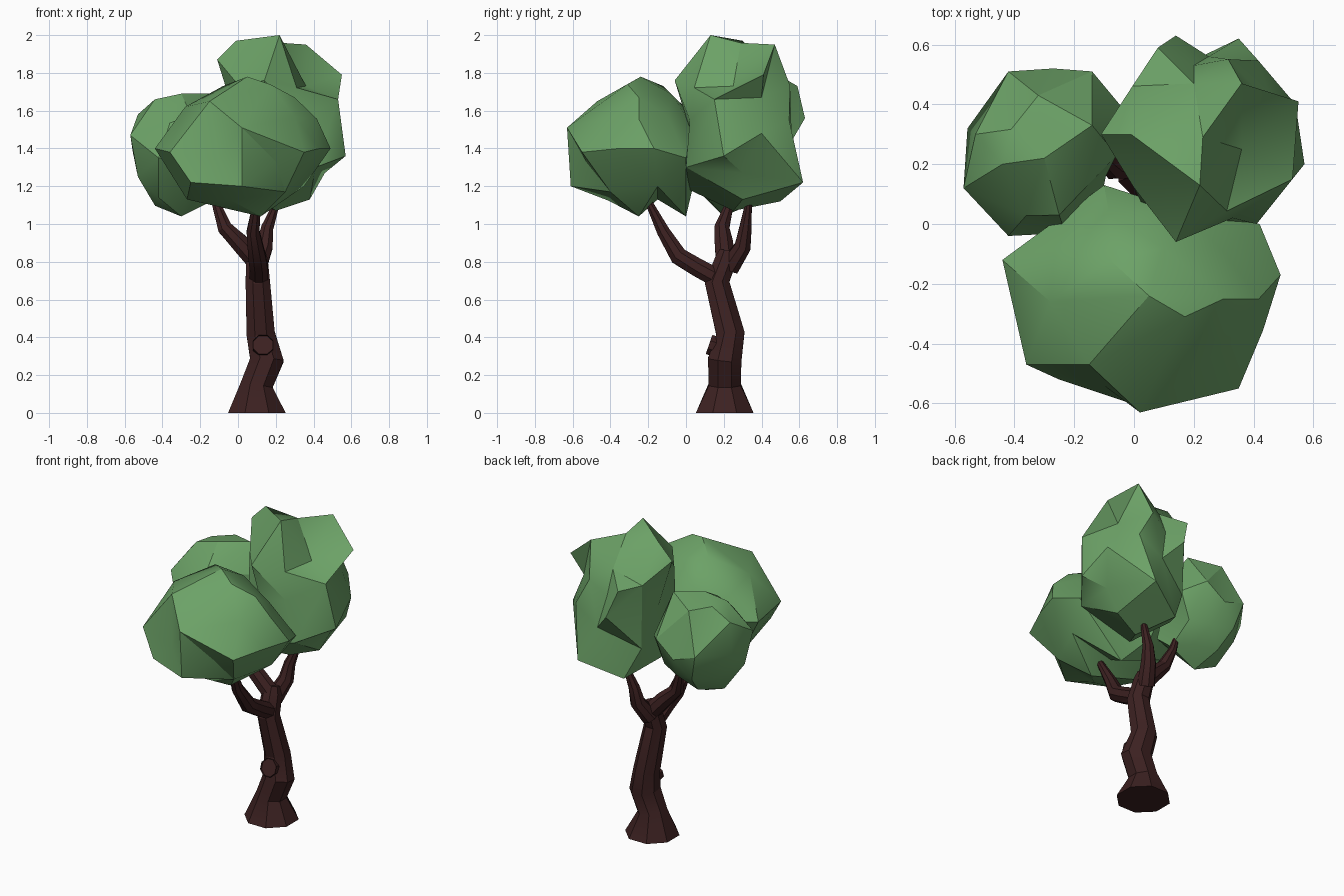
import bpy
import bmesh
import math
import random
from mathutils import Vector

random.seed(7)
if "Cube" in bpy.data.objects:
    bpy.data.objects.remove(bpy.data.objects["Cube"], do_unlink=True)


def make_material(name, color):
    mat = bpy.data.materials.new(name)
    mat.use_nodes = True
    mat.diffuse_color = color
    for node in mat.node_tree.nodes:
        if node.type == 'BSDF_PRINCIPLED':
            node.inputs["Base Color"].default_value = color
    return mat


bark = make_material("dark_bark", (0.045, 0.015, 0.015, 1))
leaves = make_material("leaf_green", (0.15, 0.36, 0.135, 1))


def finish(bm, name, mat):
    """Turn a bmesh into an object, smooth except at clear edges."""
    bmesh.ops.recalc_face_normals(bm, faces=bm.faces[:])
    mesh = bpy.data.meshes.new(name)
    bm.to_mesh(mesh)
    bm.free()
    mesh.materials.append(mat)
    for poly in mesh.polygons:
        poly.use_smooth = True
    mesh.set_sharp_from_angle(angle=math.radians(30))
    obj = bpy.data.objects.new(name, mesh)
    bpy.context.collection.objects.link(obj)


def sweep(path, sides=8):
    """Sweep a polygon along (x, y, z, radius) points; return bmesh and end cap."""
    bm = bmesh.new()
    points = [Vector(p[:3]) for p in path]
    rings = []
    for i, point in enumerate(points):
        ahead = points[min(i + 1, len(points) - 1)]
        behind = points[max(i - 1, 0)]
        turn = Vector((0, 0, 1)).rotation_difference(ahead - behind)
        ring = []
        for k in range(sides):
            a = math.tau * (k + 0.5) / sides
            offset = Vector((math.cos(a), math.sin(a), 0)) * path[i][3]
            ring.append(bm.verts.new(point + turn @ offset))
        rings.append(ring)
    for low, high in zip(rings, rings[1:]):
        for k in range(sides):
            n = (k + 1) % sides
            bm.faces.new((low[k], low[n], high[n], high[k]))
    bm.faces.new(rings[0][::-1])
    cap = bm.faces.new(rings[-1])
    return bm, cap


def foliage(name, center, half, tips):
    """Jagged clump: tips and dents joined over a ball, gaps filled evenly."""
    center, half = Vector(center), Vector(half)
    anchors = []
    for tip in tips:
        unit = Vector((t - c) / h for t, c, h in zip(tip, center, half))
        anchors.append((unit.normalized(), unit.length))
    # Fill the empty directions from an even ball
    ball = bmesh.new()
    bmesh.ops.create_icosphere(ball, subdivisions=2, radius=1)
    shape = list(anchors)
    for vert in ball.verts:
        direction = vert.co.normalized()
        gaps = [(direction - d).length for d, _ in anchors]
        if min(gaps) > 0.42:
            weights = [1 / g ** 3 for g in gaps]
            reach = sum(w * r for w, (_, r) in zip(weights, anchors)) / sum(weights)
            shape.append((direction, min(reach * random.uniform(0.86, 1.02), 1)))
    ball.free()
    # Skin the directions, then push every corner to its reach
    bm = bmesh.new()
    corners = [(bm.verts.new(d), d, r) for d, r in shape]
    bmesh.ops.convex_hull(bm, input=bm.verts[:])
    for vert, direction, reach in corners:
        vert.co = center + direction * half * reach if isinstance(half, float) \
            else center + Vector(d * h * reach for d, h in zip(direction, half))
    finish(bm, name, leaves)


# Trunk with flared foot
finish(sweep([(0.10, 0.205, 0, 0.165), (0.10, 0.205, 0.15, 0.092),
              (0.153, 0.205, 0.28, 0.096), (0.12, 0.235, 0.42, 0.081),
              (0.105, 0.165, 0.69, 0.07), (0.10, 0.21, 0.81, 0.062),
              (0.10, 0.22, 0.86, 0.045)])[0], "trunk", bark)

# Branches reaching into the leaves
branches = {
    "front_branch": [(0.11, 0.19, 0.70, 0.055), (0.11, 0.06, 0.77, 0.052),
                     (0.10, -0.04, 0.83, 0.05), (0.08, -0.12, 0.96, 0.037),
                     (0.10, -0.20, 1.12, 0.02)],
    "right_branch": [(0.10, 0.21, 0.80, 0.056), (0.01, 0.20, 0.90, 0.052),
                     (-0.07, 0.19, 0.98, 0.042), (-0.11, 0.225, 1.09, 0.026),
                     (-0.14, 0.23, 1.2, 0.015)],
    "back_branch": [(0.10, 0.23, 0.77, 0.055), (0.14, 0.30, 0.88, 0.047),
                    (0.155, 0.315, 0.98, 0.035), (0.20, 0.33, 1.10, 0.02),
                    (0.21, 0.33, 1.2, 0.015)],
}
for name, path in branches.items():
    finish(sweep(path)[0], name, bark)

# Cut-off limb stub with a hollow end
stub, cap = sweep([(0.133, 0.20, 0.335, 0.055), (0.133, 0.122, 0.362, 0.058)])
bmesh.ops.inset_region(stub, faces=[cap], thickness=0.014)
bmesh.ops.translate(stub, verts=cap.verts[:], vec=(0, 0.015, -0.005))
finish(stub, "trunk_knot", bark)

# Three clumps of leaves
foliage("front_leaves", (0.03, -0.25, 1.40), (0.47, 0.38, 0.38), [
    (-0.44, -0.12, 1.4), (-0.36, -0.47, 1.38), (-0.25, -0.52, 1.22),
    (0.02, -0.61, 1.2), (0.02, -0.63, 1.51), (-0.1, -0.54, 1.34),
    (0.2, -0.53, 1.33), (0.35, -0.55, 1.38), (0.49, -0.17, 1.4),
    (0.42, 0, 1.35), (-0.15, -0.47, 1.65), (-0.28, -0.26, 1.62),
    (-0.08, -0.12, 1.73), (0.3, -0.25, 1.67), (0.17, -0.31, 1.74),
    (0.05, -0.24, 1.78), (0.12, -0.25, 1.04), (0.1, 0, 1.04),
    (0.05, -0.15, 1.13), (-0.27, -0.2, 1.13), (0.25, -0.4, 1.17),
    (-0.1, 0.13, 1.4), (0.15, 0.05, 1.5), (0.35, -0.15, 1.2)])
foliage("back_leaves", (0.23, 0.29, 1.55), (0.34, 0.34, 0.45), [
    (-0.11, 0.3, 1.87), (-0.01, 0.3, 1.97), (0.14, -0.06, 1.76),
    (0.22, 0.13, 2), (0.36, 0.47, 1.95), (0.08, 0.59, 1.73),
    (0.2, 0.47, 1.8), (0.2, 0.53, 1.65), (0.14, 0.63, 1.56),
    (0.25, 0.56, 1.44), (0.35, 0.62, 1.22), (0.55, 0.41, 1.79),
    (0.46, 0.4, 1.67), (0.54, 0.4, 1.48), (0.36, 0.25, 1.73),
    (0.53, 0.15, 1.66), (0.57, 0.2, 1.36), (0.46, 0.3, 1.27),
    (0.41, 0, 1.3), (0.38, 0.3, 1.13), (0.2, 0.25, 1.07),
    (0.05, 0.02, 1.18), (0.1, 0.5, 1.12), (-0.03, 0.3, 1.22),
    (-0.01, 0.3, 1.55), (0.15, 0.02, 1.5), (0.33, 0.02, 1.55)])
foliage("right_leaves", (-0.30, 0.23, 1.38), (0.27, 0.29, 0.34), [
    (-0.42, 0.51, 1.4), (-0.27, 0.52, 1.35), (-0.14, 0.51, 1.45),
    (-0.04, 0.39, 1.4), (-0.16, 0.1, 1.45), (-0.23, -0.03, 1.3),
    (-0.42, -0.04, 1.35), (-0.57, 0.12, 1.47), (-0.53, 0.3, 1.58),
    (-0.53, 0.15, 1.25), (-0.3, 0.2, 1.04), (-0.42, 0.1, 1.14),
    (-0.44, 0.2, 1.66), (-0.14, 0.33, 1.69), (-0.3, 0.22, 1.69),
    (-0.32, 0.43, 1.65), (-0.25, 0.03, 1.58), (-0.12, 0.2, 1.13)])
